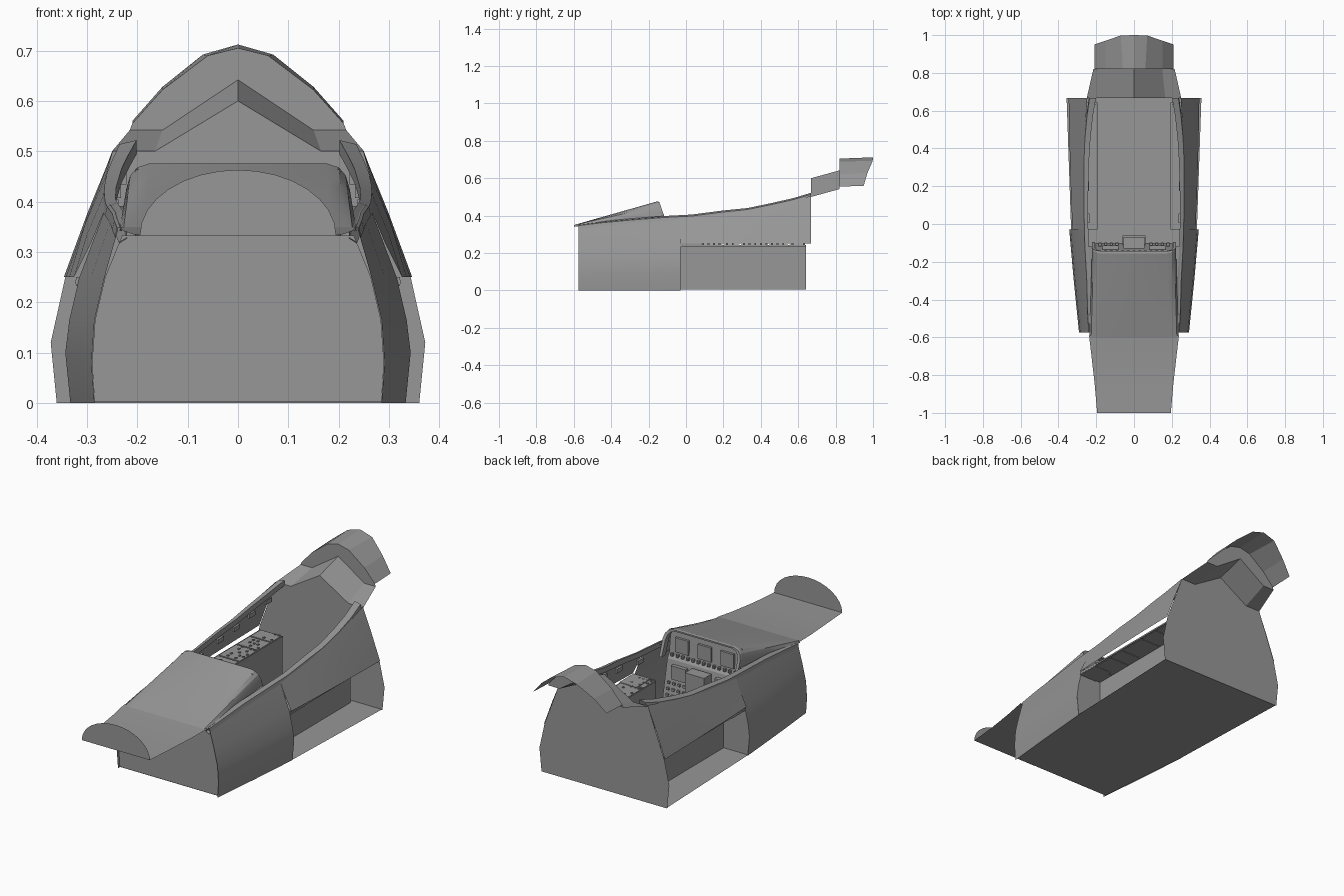
import bpy, bmesh, math, random
from mathutils import Vector

random.seed(4)
if "Cube" in bpy.data.objects:
    bpy.data.objects.remove(bpy.data.objects["Cube"], do_unlink=True)

GREY = (0.31, 0.31, 0.315, 1)
mat = bpy.data.materials.new("airframe_grey")
mat.use_nodes = True
mat.diffuse_color = GREY
mat.node_tree.nodes["Principled BSDF"].inputs["Base Color"].default_value = GREY


def finish(name, bm, smooth=True):
    bmesh.ops.recalc_face_normals(bm, faces=bm.faces)
    mesh = bpy.data.meshes.new(name)
    bm.to_mesh(mesh)
    bm.free()
    mesh.materials.append(mat)
    ob = bpy.data.objects.new(name, mesh)
    bpy.context.collection.objects.link(ob)
    if smooth:
        bpy.ops.object.select_all(action='DESELECT')
        ob.select_set(True)
        bpy.context.view_layer.objects.active = ob
        bpy.ops.object.shade_smooth_by_angle(angle=math.radians(25))
    return ob


def mirror(ob):
    ob.modifiers.new("mirror", 'MIRROR').use_mirror_merge = False
    return ob


def loft(name, sections, smooth=True):
    """Skin a sheet through sections with equal point counts."""
    bm = bmesh.new()
    rows = [[bm.verts.new(p) for p in s] for s in sections]
    for a, b in zip(rows, rows[1:]):
        for i in range(len(a) - 1):
            bm.faces.new((a[i], a[i + 1], b[i + 1], b[i]))
    return finish(name, bm, smooth)


def plate(name, pts):
    bm = bmesh.new()
    bm.faces.new([bm.verts.new(p) for p in pts])
    return finish(name, bm, False)


def boxes(name, items):
    """Boxes given as (centre, size)."""
    bm = bmesh.new()
    for c, s in items:
        vs = bmesh.ops.create_cube(bm, size=1)["verts"]
        for v in vs:
            v.co = Vector(c) + v.co * Vector(s)
    return finish(name, bm, False)


def section(y, xz):
    return [(x, y, z) for x, z in xz]


def both(half):
    """Half profile from right edge to the centre, completed by symmetry."""
    return [(-x, z) for x, z in half] + [(x, z) for x, z in reversed(half) if x > 0]


# Lower tub: floor, bulkheads, inner walls
REAR = 0.668
floor_half = [(0.285, -0.56), (0.333, -0.03), (0.357, REAR)]
plate("floor", [(x, y, 0.002) for x, y in floor_half] +
      [(-x, y, 0.002) for x, y in reversed(floor_half)])
front_half = [(0.285, 0.003), (0.29, 0.08), (0.284, 0.165), (0.264, 0.25), (0.23, 0.333)]
plate("front_bulkhead", section(-0.56, both(front_half)))
rear_half = [(0.36, 0), (0.372, 0.12), (0.343, 0.25), (0.25, 0.5), (0.165, 0.5), (0, 0.6)]
plate("rear_bulkhead", section(REAR, both(rear_half)))
mirror(plate("tub_wall", [(0.195, -0.03, 0.004), (0.195, 0.642, 0.004),
                          (0.195, 0.642, 0.236), (0.195, -0.03, 0.236)]))
mirror(plate("recess_front_wall", section(-0.03, [
    (0.195, 0.004), (0.333, 0.004), (0.343, 0.1), (0.335, 0.165), (0.315, 0.25), (0.195, 0.25)])))

# Side skins
front_skin = [
    section(-0.575, [(0.285, 0), (0.291, 0.08), (0.285, 0.165), (0.265, 0.25), (0.238, 0.345)]),
    section(-0.3, [(0.311, 0), (0.319, 0.09), (0.312, 0.165), (0.292, 0.25), (0.25, 0.37)]),
    section(-0.03, [(0.333, 0), (0.343, 0.1), (0.335, 0.165), (0.315, 0.25), (0.262, 0.39)])]
mirror(loft("front_side_skin", front_skin))
rear_skin = [
    section(-0.03, [(0.326, 0.25), (0.291, 0.32), (0.262, 0.39)]),
    section(0.2, [(0.335, 0.25), (0.3, 0.335), (0.266, 0.415)]),
    section(0.45, [(0.342, 0.25), (0.304, 0.355), (0.262, 0.452)]),
    section(REAR, [(0.346, 0.25), (0.298, 0.38), (0.247, 0.505)])]
mirror(loft("rear_side_skin", rear_skin))

# Cockpit sill: raised rim along the top of the skins
rim = [(-0.575, 0.24, 0.347), (-0.45, 0.246, 0.362), (-0.3, 0.25, 0.376), (-0.12, 0.26, 0.39),
       (0.03, 0.264, 0.398), (0.2, 0.266, 0.42), (0.33, 0.265, 0.433), (0.45, 0.26, 0.458),
       (0.57, 0.249, 0.485), (REAR, 0.235, 0.514)]
sill = []
for y, x, z in rim:
    w = 0.02 + 0.02 * max(0, y)
    sill.append(section(y, [(x + 0.004, z - 0.018), (x, z), (x - w, z + 0.008),
                            (x - w, z - 0.02), (x - 0.004, z - 0.03)]))
mirror(loft("cockpit_sill", sill))
hooks = [((x - 0.022, y, z - 0.04), (0.012, 0.05, 0.022)) for y, x, z in rim[4:9]]
mirror(boxes("sill_latches", hooks))

# Nose deck and its upright end plate
loft("nose_deck", [section(y, [(-w, z), (0, z), (w, z)]) for y, w, z in
                   [(-1, 0.195, 0.333), (-0.85, 0.208, 0.335), (-0.7, 0.225, 0.341), (-0.59, 0.238, 0.35)]])
arc = [(0.195 * math.cos(math.pi * i / 16), 0.333 + 0.13 * math.sin(math.pi * i / 16)) for i in range(17)]
plate("nose_end_plate", section(-1, arc))

# Glare shield: flat deck rising into a rounded hood
hood_half = [(0.222, 0.34), (0.222, 0.425), (0.214, 0.452), (0.2, 0.468), (0.175, 0.476), (0, 0.476)]
hood = []
for i in range(7):
    t = i / 6
    sec = []
    for x, z in both(hood_half):
        flat = 0.35 if abs(x) < 0.22 else 0.342
        zz = flat + (z - flat) * t
        yy = -0.6 + 0.445 * t + t * 0.045 * (0.476 - z) / 0.13
        sec.append((x * (1.06 - 0.06 * t), yy, zz))
    hood.append(sec)
loft("glare_shield", hood)
mirror(loft("hood_side_gap", [
    [(0.222, y, z), (x - 0.005, y, z + 0.004)] for y, x, z in rim[:4]]))

# Raised frame around the rear mouth of the hood
frame = []
for x, z in both(hood_half):
    y = -0.155 + 0.045 * (0.476 - z) / 0.13
    k = 0.93
    frame.append([(x, y, z), (x, y + 0.012, z - 0.002), (x * k, y + 0.012, 0.34 + (z - 0.34) * k),
                  (x * k, y - 0.02, 0.34 + (z - 0.34) * k)])
loft("hood_frame", frame, False)

# Instrument panel: upright upper part, sloped lower part, pedestal
loft("instrument_panel", [[(-0.205, y, z), (0.205, y, z)] for y, z in
                          [(-0.17, 0.465), (-0.155, 0.34), (-0.14, 0.32), (-0.1, 0.12), (-0.1, 0.004)]], False)
screens = [((x, -0.155, 0.395), (0.075, 0.012, 0.075)) for x in (-0.13, 0, 0.13)]
screens += [((x, -0.125, 0.265), (0.085, 0.02, 0.07)) for x in (-0.125, 0.125)]
screens += [((0, -0.1, 0.25), (0.11, 0.06, 0.12)), ((0, -0.085, 0.104), (0.12, 0.05, 0.2))]
boxes("panel_displays", screens)
keys = []
for i in range(13):
    for j in range(3):
        x = -0.18 + 0.03 * i
        keys.append(((x, -0.145, 0.338 + 0.005 * j), (0.012, 0.012, 0.004)))
        if abs(x) > 0.06:
            z = 0.15 + 0.03 * j
            keys.append(((x, -0.1 - (z - 0.12) * 0.2, z), (0.014, 0.016, 0.012)))
boxes("panel_keys", keys)

# Side consoles reaching out to the skins, with switch panels and knobs
mirror(boxes("side_console", [((0.258, 0.306, 0.24), (0.13, 0.672, 0.008))]))
mirror(boxes("console_front_box", [((0.272, 0.028, 0.241), (0.1, 0.115, 0.018))]))
panels, knobs = [], []
y = -0.03
for d in (0.1, 0.13, 0.09, 0.15, 0.11, 0.09):
    panels.append(((0.256, y + d / 2, 0.245), (0.12, d - 0.008, 0.004)))
    panels.append(((0.258, y + d / 2, 0.235), (0.118, d - 0.01, 0.004)))
    for k in range(int(d / 0.03)):
        for x in (0.206, 0.228, 0.25, 0.275):
            if random.random() < 0.45:
                knobs.append(((x, y + 0.02 + 0.03 * k, 0.249), (0.009, 0.01, 0.006)))
    y += d
mirror(boxes("console_panels", panels))
mirror(boxes("console_knobs", knobs))

# Spine behind the cockpit: two faceted roof shells joined by a step
low_a = [(0.25, 0.5), (0.165, 0.5), (0, 0.6)]
low_b = [(0.215, 0.542), (0.15, 0.542), (0, 0.642)]
loft("front_spine_shell", [section(REAR, both(low_a)), section(0.82, both(low_b))], False)
top_half = [(0.21, 0.555), (0.15, 0.622), (0.06, 0.69), (0, 0.705)]
rear_edge = [(-0.21, 0.95, 0.56), (-0.15, 0.97, 0.628), (-0.07, 0.998, 0.692), (0, 1, 0.712)]
rear_edge += [(-x, y, z) for x, y, z in reversed(rear_edge[:-1])]
loft("rear_spine_shell", [section(0.82, both(top_half)), rear_edge], False)
plate("spine_step", section(0.82, both(top_half) + list(reversed(both(low_b)))))
